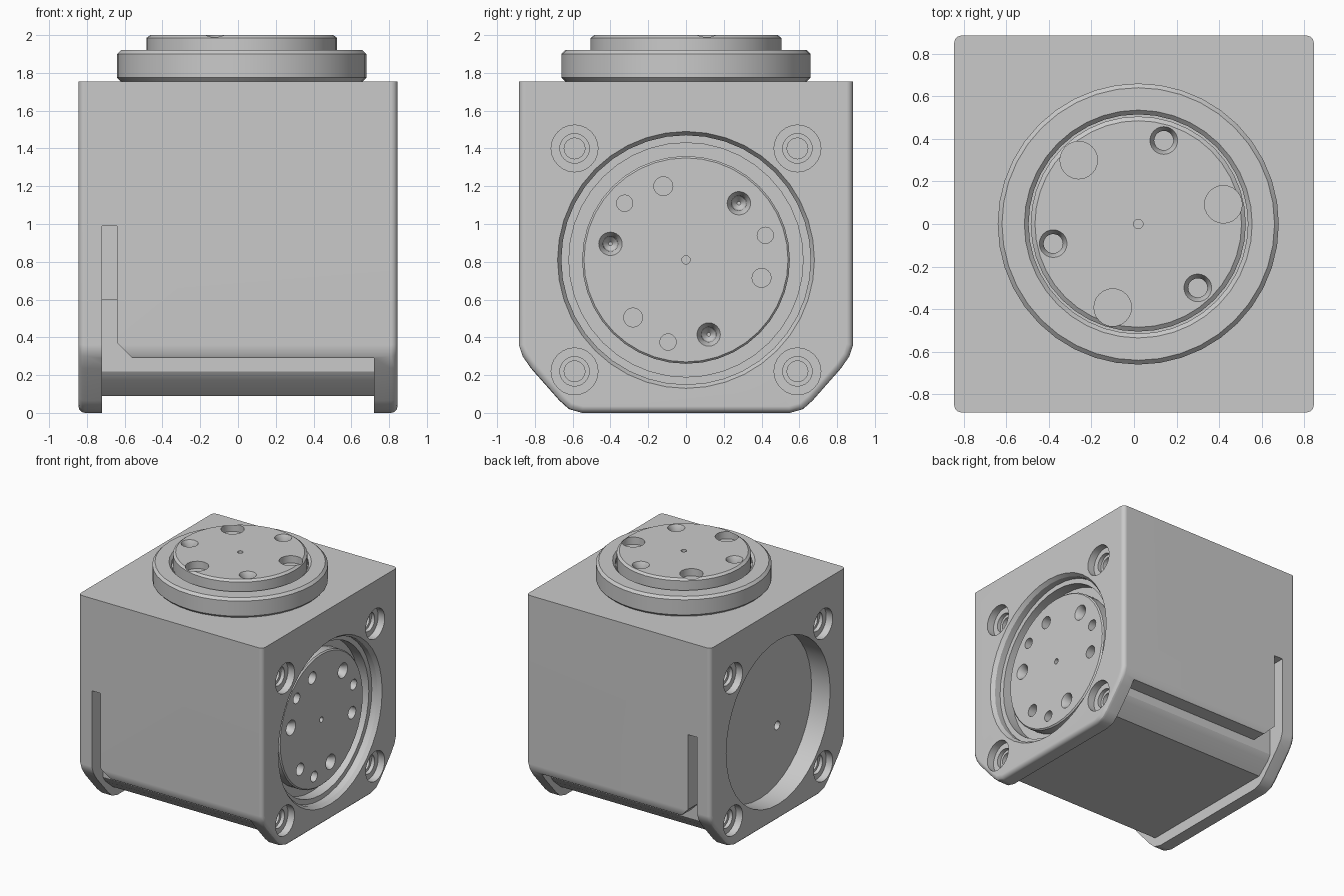
import bpy, bmesh, math
from mathutils import Vector, Matrix

cube = bpy.data.objects.get("Cube")
if cube:
    bpy.data.objects.remove(cube, do_unlink=True)

grey = bpy.data.materials.new("mid grey")
grey.use_nodes = True
COLOUR = (0.59, 0.59, 0.59, 1)
grey.diffuse_color = COLOUR
grey.node_tree.nodes["Principled BSDF"].inputs["Base Color"].default_value = COLOUR

PLUS_X, MINUS_X, UP = Vector((1, 0, 0)), Vector((-1, 0, 0)), Vector((0, 0, 1))
cutters = []


def finish(name, bm):
    bmesh.ops.recalc_face_normals(bm, faces=bm.faces)
    if bm.calc_volume(signed=True) < 0:
        bmesh.ops.reverse_faces(bm, faces=bm.faces)
    mesh = bpy.data.meshes.new(name)
    bm.to_mesh(mesh)
    bm.free()
    obj = bpy.data.objects.new(name, mesh)
    bpy.context.collection.objects.link(obj)
    mesh.materials.append(grey)
    return obj


def lathe(name, profile, centre, axis, sides):
    """Solid of revolution; profile is (radius, height along axis), both ends on the axis."""
    bm = bmesh.new()
    turn = Matrix.Translation(centre) @ axis.to_track_quat('Z', 'Y').to_matrix().to_4x4()
    rings = []
    for r, h in profile[1:-1]:
        rings.append([bm.verts.new(turn @ Vector((r * math.cos(a), r * math.sin(a), h)))
                      for a in (math.tau * i / sides for i in range(sides))])
    for low, high in zip(rings, rings[1:]):
        for i in range(sides):
            bm.faces.new((low[i - 1], low[i], high[i], high[i - 1]))
    bm.faces.new(rings[0])
    bm.faces.new(rings[-1])
    return finish(name, bm)


def prism(name, points, start, end, along):
    """Extrude a polygon: (y, z) points along x, or (x, z) points along y."""
    bm = bmesh.new()
    place = (lambda p, t: (t, *p)) if along == 'x' else (lambda p, t: (p[0], t, p[1]))
    near, far = ([bm.verts.new(place(p, t)) for p in points] for t in (start, end))
    bm.faces.new(near)
    bm.faces.new(far)
    for i in range(len(points)):
        bm.faces.new((near[i - 1], near[i], far[i], far[i - 1]))
    return finish(name, bm)


def cut(target, cutter):
    cutter.hide_render = True
    cutters.append(cutter)
    mod = target.modifiers.new("cut", 'BOOLEAN')
    mod.operation, mod.solver, mod.object = 'DIFFERENCE', 'EXACT', cutter


def hole(target, centre, axis, steps, sides=24):
    """Round hole; steps are (radius, depth) points from the surface inwards."""
    profile = [(0, 0.03), (steps[0][0], 0.03)] + [(r, -d) for r, d in steps]
    cut(target, lathe("hole_cutter", profile + [(0, -steps[-1][1])], centre, axis, sides))


def mirrored(half):
    return half + [(-a, b) for a, b in reversed(half)]


# Housing: square block with cut-off, rounded lower corners
HX, HY, TOP, MID = 0.845, 0.885, 1.755, 0.81
outline = mirrored([(HY, TOP), (HY, 0.36), (0.865, 0.30), (0.82, 0.235), (0.67, 0.065),
                    (0.62, 0.02), (0.55, 0)])
housing = prism("housing", outline, -HX, HX, 'x')
bm = bmesh.new()
bm.from_mesh(housing.data)
rim = [e for e in bm.edges if abs(e.verts[0].co.x - e.verts[1].co.x) < 0.001
       and min(v.co.z for v in e.verts) < TOP - 0.01]
bmesh.ops.bevel(bm, geom=rim, offset=0.035, segments=3, profile=0.5, affect='EDGES')
bm.to_mesh(housing.data)
bm.free()

# Recessed underside between the two end plates
LEDGE = 0.74
cut(housing, prism("underside_cutter", mirrored(
    [(1, -0.2), (1, 0.29), (LEDGE, 0.29), (LEDGE, 0.22), (0.71, 0.175), (0.61, 0.09)]),
    -0.72, 0.72, 'x'))

# Cable channels on the front and back, with a deeper pocket at the top
for side in (-1, 1):
    cut(housing, prism("channel_cutter", [(-0.72, 0.26), (-0.72, 0.99), (-0.64, 0.99), (-0.64, 0.37),
                                          (-0.56, 0.29), (-0.56, 0.26)], side, side * LEDGE, 'y'))
    cut(housing, prism("pocket_cutter", [(-0.72, 0.6), (-0.72, 0.99), (-0.64, 0.99), (-0.64, 0.6)],
                       side, side * 0.71, 'y'))

# Left face: stepped recess around a round output plate
hole(housing, (HX, 0, MID), PLUS_X, [(0.68, 0), (0.66, 0.03), (0.66, 0.08)], 40)
plate_x = HX - 0.08
cut(housing, lathe("groove_cutter", [(0, 0.03), (0.62, 0.03), (0.62, -0.09), (0.55, -0.09),
                                     (0.55, -0.01), (0.54, 0), (0, 0)],
                   (plate_x, 0, MID), PLUS_X, 40))
for y, z in [(0.28, 1.11), (-0.4, 0.895), (0.12, 0.415)]:
    hole(housing, (plate_x, y, z), PLUS_X, [(0.062, 0), (0.04, 0.04), (0.035, 0.09), (0.01, 0.12)])
for y, z, r in [(-0.12, 1.2, 0.05), (-0.325, 1.11, 0.043), (0.42, 0.94, 0.043),
                (0.4, 0.715, 0.05), (-0.28, 0.505, 0.05), (-0.095, 0.375, 0.043),
                (0, MID, 0.022)]:
    hole(housing, (plate_x, y, z), PLUS_X, [(r, 0), (r, 0.08)])

# Right face: open round recess with a small cable hole in its floor
hole(housing, (-HX, 0, MID), MINUS_X, [(0.68, 0), (0.68, 0.17)], 40)
hole(housing, (0.17 - HX, -0.23, 0.65), MINUS_X, [(0.035, 0), (0.035, 0.06)])

# Counterbored mounting holes in the corners of both end faces
for x, axis in ((HX, PLUS_X), (-HX, MINUS_X)):
    for y in (-0.59, 0.59):
        for z in (0.22, 1.4):
            hole(housing, (x, y, z), axis, [(0.124, 0), (0.124, 0.06), (0.078, 0.06),
                                            (0.078, 0.09), (0.055, 0.09), (0.055, 0.12)])

# Top flange with a raised turning plate set in a chamfered rim
CX = 0.02
flange = lathe("top_flange", [
    (0, TOP - 0.02), (0.64, TOP - 0.02), (0.64, TOP), (0.66, TOP + 0.02), (0.66, 1.90),
    (0.64, 1.92), (0.535, 1.92), (0.515, 1.90), (0.515, 1.87), (0.505, 1.87), (0.505, 1.985),
    (0.485, 2.0), (0, 2.0)], (CX, 0, 0), UP, 40)
# Three wide pockets alternate with three countersunk holes
for i in range(6):
    angle = math.radians(13 + 60 * i)
    spot = (CX + 0.41 * math.cos(angle), 0.41 * math.sin(angle), 2.0)
    hole(flange, spot, UP, [(0.065, 0), (0.045, 0.04), (0.045, 0.1)] if i % 2
         else [(0.088, 0), (0.088, 0.06)])
hole(flange, (CX, 0, 2.0), UP, [(0.022, 0), (0.022, 0.05)])

# Bake the cuts, then smooth round walls and keep flat faces flat
bpy.context.view_layer.update()
depsgraph = bpy.context.evaluated_depsgraph_get()
for obj in (housing, flange):
    baked = bpy.data.meshes.new_from_object(obj.evaluated_get(depsgraph))
    obj.modifiers.clear()
    obj.data = baked
for cutter in cutters:
    bpy.data.objects.remove(cutter, do_unlink=True)
for obj in (housing, flange):
    bpy.ops.object.select_all(action='DESELECT')
    obj.select_set(True)
    bpy.context.view_layer.objects.active = obj
    bpy.ops.object.shade_smooth_by_angle(angle=math.radians(30))
    flat = obj.modifiers.new("flat_faces", 'WEIGHTED_NORMAL')
    flat.keep_sharp = True
